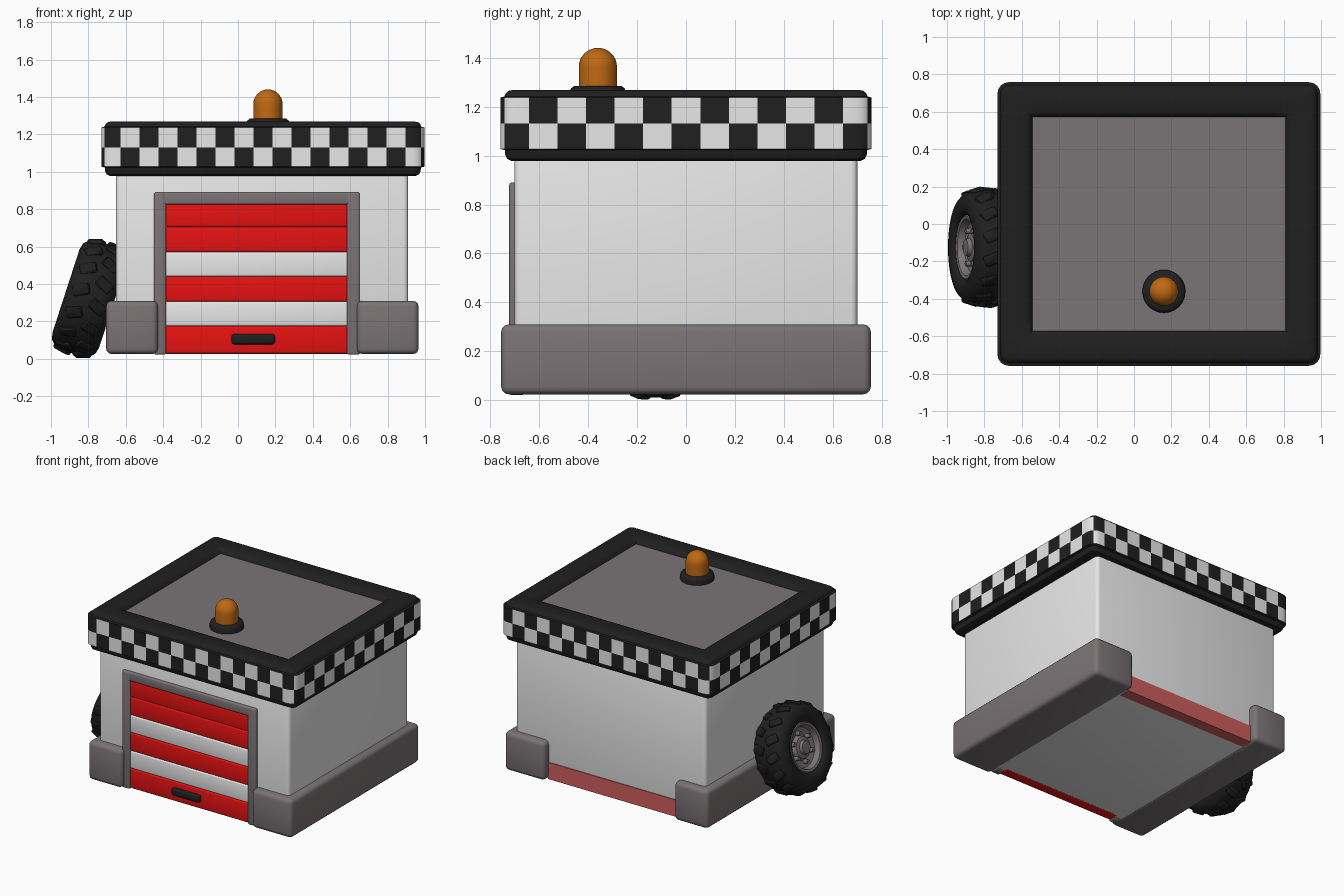
import bpy, bmesh, math
from mathutils import Matrix, Vector

if "Cube" in bpy.data.objects:
    bpy.data.objects.remove(bpy.data.objects["Cube"])


def material(name, rgb):
    m = bpy.data.materials.new(name)
    m.diffuse_color = (*rgb, 1)
    m.use_nodes = True
    m.node_tree.nodes["Principled BSDF"].inputs["Base Color"].default_value = m.diffuse_color
    return m


WHITE = material("white", (0.8, 0.8, 0.8))
BLACK = material("black", (0.014, 0.014, 0.014))
GREY = material("warm grey", (0.195, 0.172, 0.177))
RED = material("red", (0.82, 0.006, 0.006))
PINK = material("faded red", (0.62, 0.11, 0.11))
ORANGE = material("orange", (0.52, 0.14, 0.006))


def finish(name, bm, mats, matrix=None):
    bmesh.ops.recalc_face_normals(bm, faces=bm.faces)
    me = bpy.data.meshes.new(name)
    bm.to_mesh(me)
    bm.free()
    for m in mats:
        me.materials.append(m)
    ob = bpy.data.objects.new(name, me)
    bpy.context.collection.objects.link(ob)
    if matrix:
        ob.matrix_world = matrix
    return ob


def add_box(bm, x, y, z, bevel=0.0, seg=3):
    size = Vector((x[1] - x[0], y[1] - y[0], z[1] - z[0]))
    mid = Vector((x[0] + x[1], y[0] + y[1], z[0] + z[1])) / 2
    mat = Matrix.Translation(mid) @ Matrix.Diagonal((*size, 1))
    verts = bmesh.ops.create_cube(bm, size=1, matrix=mat)["verts"]
    if bevel:
        edges = list({e for v in verts for e in v.link_edges})
        bmesh.ops.bevel(bm, geom=edges, offset=bevel, segments=seg,
                        profile=0.5, affect='EDGES')


def box(name, mat, x, y, z, bevel=0.0):
    bm = bmesh.new()
    add_box(bm, x, y, z, bevel)
    return finish(name, bm, [mat])


def lathe(name, mat, profile, n=40, matrix=None):
    bm = bmesh.new()
    vs = [bm.verts.new((r, 0, z)) for r, z in profile]
    es = [bm.edges.new(p) for p in zip(vs, vs[1:])]
    bmesh.ops.spin(bm, geom=vs + es, axis=(0, 0, 1), cent=(0, 0, 0),
                   angle=math.tau, steps=n, use_merge=True)
    bmesh.ops.remove_doubles(bm, verts=bm.verts, dist=1e-5)
    return finish(name, bm, [mat], matrix)


# Walls and floor
box("walls", WHITE, (-0.652, 0.91), (-0.70, 0.70), (0.03, 1.0), 0.025)

# Grey plinths along both sides
box("left_plinth", GREY, (-0.705, -0.428), (-0.755, 0.755), (0.025, 0.31), 0.03)
box("right_plinth", GREY, (0.636, 0.965), (-0.755, 0.755), (0.025, 0.31), 0.03)

# Back sill strip
box("back_sill", PINK, (-0.43, 0.64), (0.62, 0.706), (0.026, 0.15))

# Door frame
bm = bmesh.new()
add_box(bm, (-0.449, -0.385), (-0.722, -0.66), (0.022, 0.89), 0.01)
add_box(bm, (0.583, 0.65), (-0.722, -0.66), (0.022, 0.89), 0.01)
add_box(bm, (-0.44, 0.64), (-0.721, -0.66), (0.825, 0.89), 0.01)
finish("door_frame", bm, [GREY])

# Roller door slats, bottom to top
levels = [0.028, 0.175, 0.305, 0.44, 0.57, 0.705, 0.832]
for i, mat in enumerate([RED, WHITE, RED, WHITE, RED, RED]):
    box(f"door_slat_{i + 1}", mat, (-0.388, 0.587), (-0.713, -0.63),
        (levels[i], levels[i + 1]), 0.011)
box("door_handle", BLACK, (-0.035, 0.198), (-0.738, -0.70), (0.077, 0.133), 0.016)

# Roof: a rounded rectangle lofted through a profile, with a chequered band
CX, HX, HY, RAD, CELLS = 0.133, 0.863, 0.758, 0.06, (17, 13)


def roof_ring(off, z):
    rr, shrink = max(RAD + off, 0), max(-off - RAD, 0)
    pts, tags = [], []
    for side in range(4):
        half, depth, n = (HX, HY, CELLS[0]) if side % 2 == 0 else (HY, HX, CELLS[1])
        half, depth = half - RAD - shrink, depth - RAD - shrink
        arc = lambda sx, a: (sx * half + rr * math.sin(math.radians(a)),
                             -depth - rr * math.cos(math.radians(a)))
        full = half + rr
        loc = [arc(-1, a) for a in (-45, -22.5, 0)]
        loc += [(-full + 2 * full * i / n, -depth - rr) for i in range(1, n)]
        loc += [arc(1, a) for a in (0, 22.5)]
        rot = Matrix.Rotation(side * math.pi / 2, 3, 'Z')
        for j, p in enumerate(loc):
            pts.append(rot @ Vector((*p, z)) + Vector((CX, 0, 0)))
            tags.append((side, min(max(j - 2, 0), n - 1)))
    return pts, tags


profile = [(-0.2, 0.978), (-0.045, 0.978), (-0.028, 0.986), (-0.02, 1.002),
           (-0.018, 1.022), (0, 1.027), (0, 1.13), (0, 1.237), (-0.016, 1.241),
           (-0.022, 1.255), (-0.032, 1.264), (-0.05, 1.268), (-0.155, 1.268),
           (-0.17, 1.262), (-0.186, 1.235)]
bm = bmesh.new()
rings = []
for off, z in profile:
    pts, tags = roof_ring(off, z)
    rings.append([bm.verts.new(p) for p in pts])
count = len(tags)
for k, (lo, hi) in enumerate(zip(rings, rings[1:])):
    for j in range(count):
        f = bm.faces.new((lo[j], lo[(j + 1) % count], hi[(j + 1) % count], hi[j]))
        side, cell = tags[j]
        if k in (5, 6) and (cell + side + k - 5) % 2 == 0:
            f.material_index = 1
bm.faces.new(rings[-1]).material_index = 2
bm.faces.new(rings[0])
bmesh.ops.remove_doubles(bm, verts=bm.verts, dist=1e-5)
finish("roof", bm, [BLACK, WHITE, GREY])

# Beacon on the roof
spot = Matrix.Translation((0.16, -0.36, 0))
lathe("beacon_base", BLACK, [(0, 1.22), (0.115, 1.22), (0.115, 1.262), (0.109, 1.275),
                             (0.097, 1.284), (0, 1.284)], 32, spot)
dome = [(0.078 * math.cos(a), 1.362 + 0.078 * math.sin(a))
        for a in (i * math.pi / 16 for i in range(9))]
lathe("beacon_lamp", ORANGE, [(0, 1.27), (0.078, 1.27)] + dome, 32, spot)

# Spare wheel leaning on the left wall (local z points outward)
lean = Matrix.Translation((-0.795, -0.125, 0.322)) @ Matrix.Rotation(math.radians(-72), 4, 'Y')
half = [(0.17, 0.095), (0.18, 0.117), (0.20, 0.128), (0.235, 0.131),
        (0.27, 0.122), (0.295, 0.098), (0.307, 0.06)]
lathe("tyre", BLACK, half + [(r, -z) for r, z in reversed(half)] + [half[0]], 48, lean)

# Tread lugs, slanted and staggered on both shoulders
bm = bmesh.new()
for s in (1, -1):
    for i in range(15):
        part = bmesh.new()
        add_box(part, (0.275, 0.323), (-0.03, 0.03), (-0.045, 0.045), 0.008, 1)
        for v in part.verts:
            if v.co.x > 0.3 and v.co.z * s > 0:
                v.co.x -= 0.014
        m = (Matrix.Rotation(math.tau * (i + (s > 0) / 2) / 15, 4, 'Z')
             @ Matrix.Translation((0, 0, 0.055 * s))
             @ Matrix.Rotation(math.radians(25 * s), 4, 'X'))
        part.transform(m)
        tmp = bpy.data.meshes.new("tmp")
        part.to_mesh(tmp)
        part.free()
        bm.from_mesh(tmp)
        bpy.data.meshes.remove(tmp)
finish("tyre_lugs", bm, [BLACK], lean)

# Wheel rim with hub and bolts
lathe("wheel_rim", GREY, [(0, -0.09), (0.172, -0.09), (0.178, 0.10), (0.168, 0.112),
                          (0.152, 0.108), (0.138, 0.07), (0.09, 0.06), (0.075, 0.085),
                          (0.05, 0.09), (0.044, 0.112), (0, 0.116)], 40, lean)
bm = bmesh.new()
for i in range(6):
    a = math.tau * i / 6
    bmesh.ops.create_cone(bm, cap_ends=True, segments=10, radius1=0.018, radius2=0.014,
                          depth=0.05, matrix=Matrix.Translation(
                              (0.1 * math.cos(a), 0.1 * math.sin(a), 0.07)))
finish("wheel_bolts", bm, [GREY], lean)

# Smooth shading that keeps hard edges
for ob in bpy.data.objects:
    ob.select_set(True)
bpy.context.view_layer.objects.active = bpy.data.objects["walls"]
bpy.ops.object.shade_smooth_by_angle(angle=math.radians(38))
